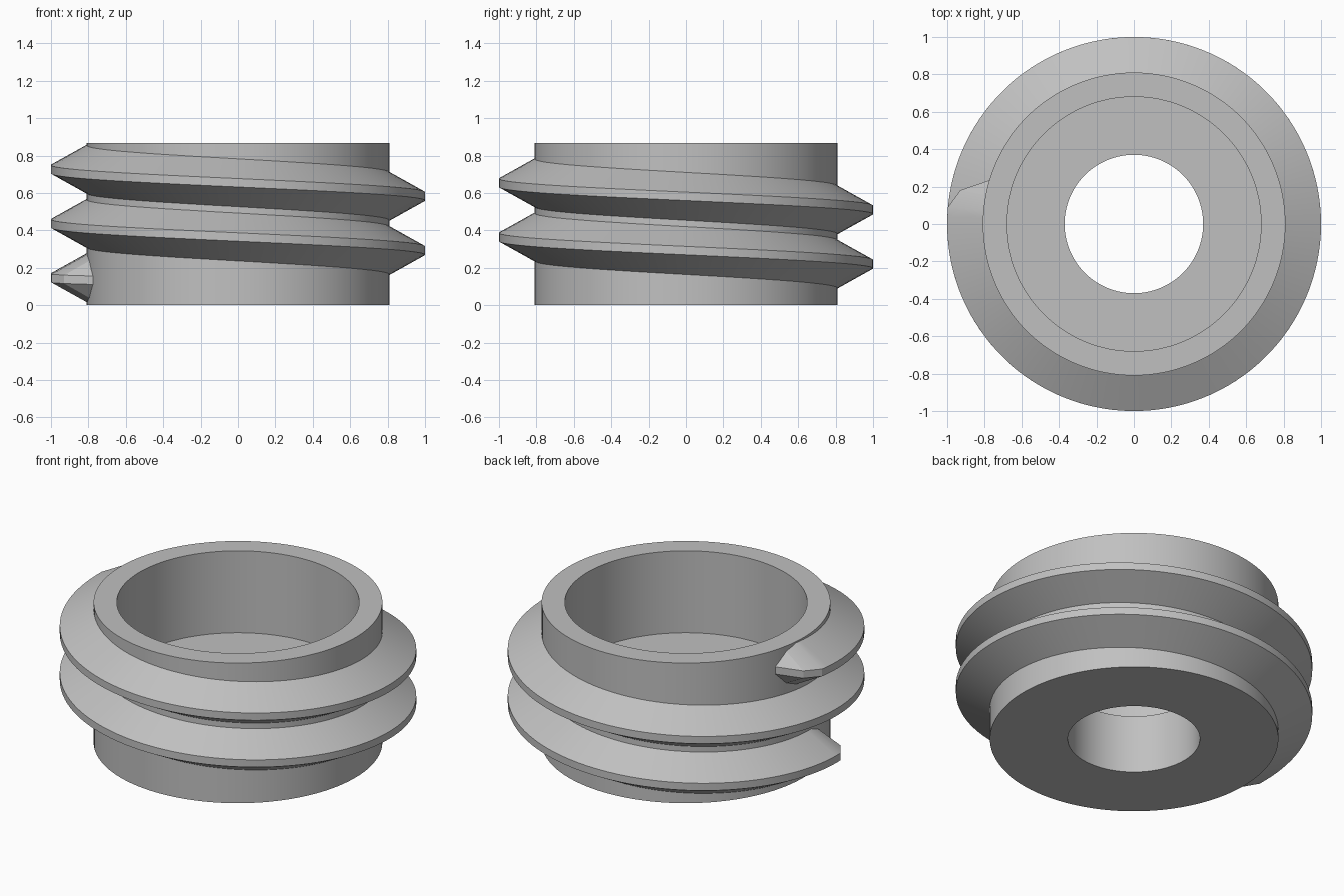
import bpy, bmesh, math

if "Cube" in bpy.data.objects:
    bpy.data.objects.remove(bpy.data.objects["Cube"], do_unlink=True)

# One plain grey
grey = bpy.data.materials.new("plain grey")
grey.use_nodes = True
colour = (0.53, 0.53, 0.53, 1)
grey.diffuse_color = colour
grey.node_tree.nodes["Principled BSDF"].inputs["Base Color"].default_value = colour

BODY_R, CREST_R, ROOT_R = 0.81, 1.0, 0.795
HEIGHT, FLOOR_Z, BORE_R, HOLE_R = 0.867, 0.36, 0.68, 0.37
PITCH, START_Z = 0.29, 0.727
CREST_HALF, SLOPE = 0.0225, 0.555
SEGMENTS = 128


def sweep(name, rings, closed):
    """Skin a list of equal point rings into a solid."""
    bm = bmesh.new()
    loops = [[bm.verts.new(p) for p in ring] for ring in rings]
    pairs = list(zip(loops, loops[1:]))
    if closed:
        pairs.append((loops[-1], loops[0]))
    for a, b in pairs:
        for i in range(len(a)):
            j = (i + 1) % len(a)
            bm.faces.new((a[i], a[j], b[j], b[i]))
    if not closed:
        bm.faces.new(loops[0])
        bm.faces.new(loops[-1])
    bmesh.ops.recalc_face_normals(bm, faces=bm.faces)
    mesh = bpy.data.meshes.new(name)
    bm.to_mesh(mesh)
    bm.free()
    mesh.materials.append(grey)
    obj = bpy.data.objects.new(name, mesh)
    bpy.context.collection.objects.link(obj)
    bpy.ops.object.select_all(action="DESELECT")
    obj.select_set(True)
    bpy.context.view_layer.objects.active = obj
    bpy.ops.object.shade_smooth_by_angle(angle=math.radians(20))
    return obj


def around(profile, angle):
    return [(r * math.cos(angle), r * math.sin(angle), z) for r, z in profile]


# Cup with a wide bore and a smaller hole through its floor
cup = [(HOLE_R, 0), (BODY_R, 0), (BODY_R, HEIGHT),
       (BORE_R, HEIGHT), (BORE_R, FLOOR_Z), (HOLE_R, FLOOR_Z)]
sweep("threaded_body",
      [around(cup, math.tau * i / SEGMENTS) for i in range(SEGMENTS)], True)


# Two-turn thread whose crest runs into the body at both ends
def thread_ring(degrees, crest):
    z = START_Z - PITCH * (degrees - 180) / 360
    root = CREST_HALF + SLOPE * (crest - ROOT_R)
    profile = [(ROOT_R, z - root), (crest, z - CREST_HALF),
               (crest, z + CREST_HALF), (ROOT_R, z + root)]
    return around(profile, math.radians(degrees))


FIRST, LAST = 174.8, 905.2
fade = [(17.4, ROOT_R + 0.003), (11, 0.947)]
stations = [(180 - d, r) for d, r in fade]
steps = 2 * SEGMENTS
stations += [(FIRST + (LAST - FIRST) * i / steps, CREST_R) for i in range(steps + 1)]
stations += [(900 + d, r) for d, r in reversed(fade)]
sweep("screw_thread", [thread_ring(a, r) for a, r in stations], False)
